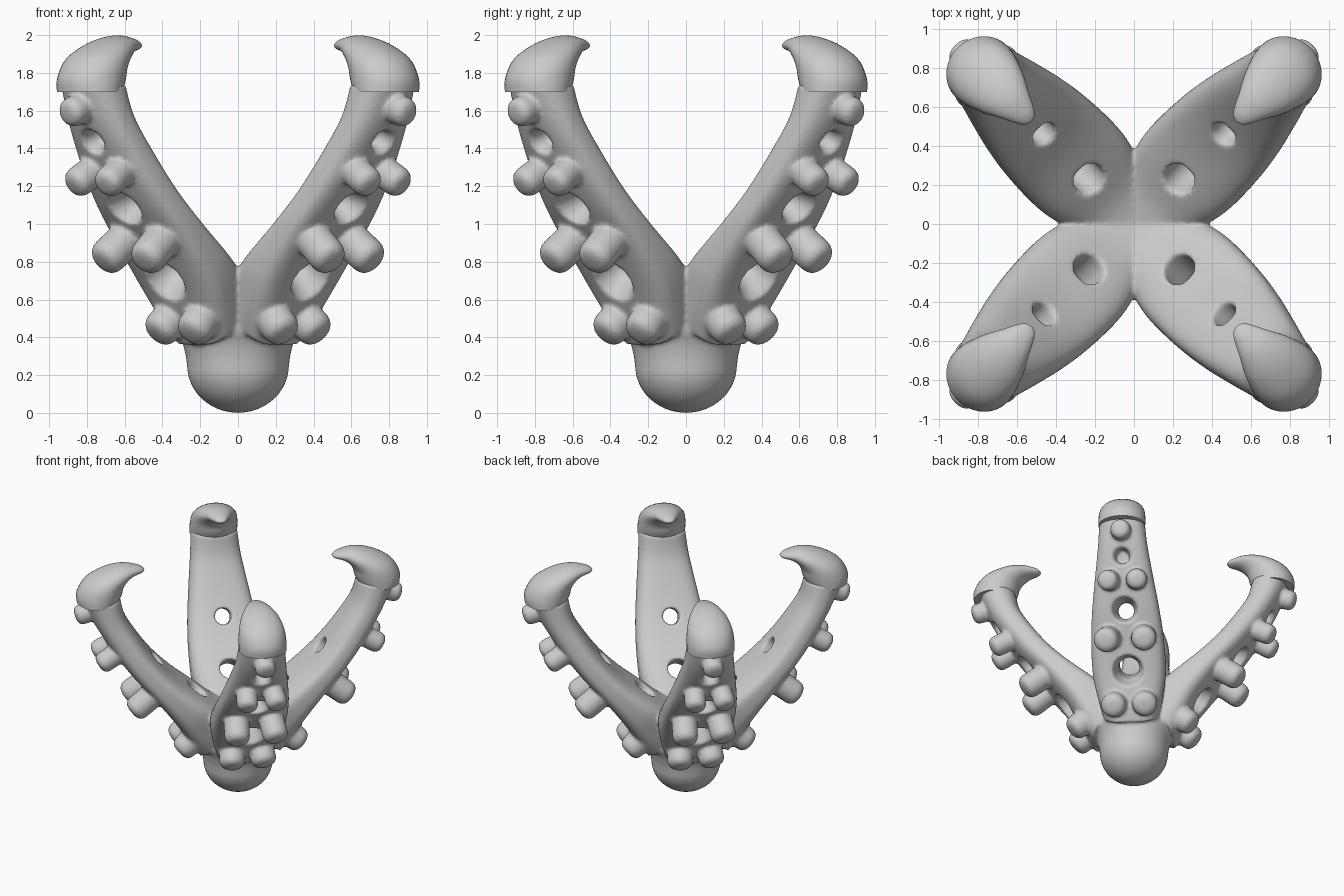
import bpy, bmesh
from math import sin, cos, pi, radians
from mathutils import Vector, Matrix

if "Cube" in bpy.data.objects:
    bpy.data.objects.remove(bpy.data.objects["Cube"])


def spow(v, p):
    return (abs(v) ** p) * (1 if v >= 0 else -1)


def make_object(name, bm):
    bmesh.ops.recalc_face_normals(bm, faces=bm.faces)
    me = bpy.data.meshes.new(name)
    bm.to_mesh(me)
    bm.free()
    ob = bpy.data.objects.new(name, me)
    bpy.context.collection.objects.link(ob)
    me.shade_smooth()
    return ob


def skin(bm, rings):
    # bridge a list of point rings and close both ends
    vs = [[bm.verts.new(p) for p in ring] for ring in rings]
    n = len(vs[0])
    for a, b in zip(vs, vs[1:]):
        for i in range(n):
            j = (i + 1) % n
            bm.faces.new((a[i], a[j], b[j], b[i]))
    bm.faces.new(vs[0][::-1])
    bm.faces.new(vs[-1])


def refine(rows, steps):
    # Catmull-Rom interpolation of section parameters
    out = []
    for i in range(len(rows) - 1):
        p0, p1 = rows[max(i - 1, 0)], rows[i]
        p2, p3 = rows[i + 1], rows[min(i + 2, len(rows) - 1)]
        for s in range(steps):
            t = s / steps
            out.append([0.5 * (2 * b + (c - a) * t + (2 * a - 5 * b + 4 * c - d) * t * t
                               + (3 * b - a - 3 * c + d) * t ** 3)
                        for a, b, c, d in zip(p0, p1, p2, p3)])
    return out + [list(rows[-1])]


def loft(bm, rows, steps, n=40):
    # rows: outer r, outer z, inner r, inner z, half width, squareness
    rings = []
    for ro, zo, ri, zi, w, p in refine(rows, steps):
        c = Vector(((ro + ri) / 2, 0, (zo + zi) / 2))
        h = Vector(((ro - ri) / 2, 0, (zo - zi) / 2))
        ring = []
        for k in range(n):
            a = 2 * pi * k / n
            ring.append(c + h * spow(cos(a), p) + Vector((0, w * spow(sin(a), p), 0)))
        rings.append(ring)
    skin(bm, rings)


def lathe(bm, profile, mat=Matrix.Identity(4), n=32):
    skin(bm, [[mat @ Vector((max(r, 1e-3) * cos(2 * pi * k / n),
                             max(r, 1e-3) * sin(2 * pi * k / n), h)) for k in range(n)]
              for r, h in profile])


def aim(origin, direction):
    q = Vector(direction).to_track_quat('Z', 'Y')
    return Matrix.Translation(origin) @ q.to_matrix().to_4x4()


turns = [Matrix.Rotation(radians(45 + 90 * k), 4, 'Z') for k in range(4)]

# one curved arm, lying in the x-z plane
bm = bmesh.new()
loft(bm, [(.32, .35, .00, .70, .22, .6), (.40, .47, .14, .755, .255, .6),
          (.52, .66, .30, .87, .29, .6), (.70, .90, .50, 1.03, .287, .6),
          (.86, 1.09, .66, 1.20, .265, .65), (1.01, 1.30, .80, 1.40, .23, .7),
          (1.145, 1.53, .90, 1.58, .197, .8), (1.23, 1.74, .938, 1.74, .18, .88)], 5)
arm = make_object("arm_template", bm)

# flared holes: two go through, the top one is blind
bm = bmesh.new()
for inner, outer, r_in, r_out, over in (((.35, .86), (.56, .69), .083, .13, .1),
                                        ((.63, 1.19), (.86, 1.07), .066, .108, .1),
                                        ((1.0, 1.475), (1.09, 1.43), .055, .075, 0)):
    a, b = Vector((inner[0], 0, inner[1])), Vector((outer[0], 0, outer[1]))
    length = (b - a).length
    lathe(bm, [(r_in, -over), (r_in, length * .5), (r_out, length), (r_out * 1.2, length + .1)],
          aim(a, b - a))
cutter = make_object("hole_cutter", bm)
cutter.hide_render = True
mod = arm.modifiers.new("holes", 'BOOLEAN')
mod.operation, mod.object, mod.solver = 'DIFFERENCE', cutter, 'EXACT'
dg = bpy.context.evaluated_depsgraph_get()
arm_mesh = bpy.data.meshes.new_from_object(arm.evaluated_get(dg))

# rounded nubs on the outer face: r, z, sideways offset, radius, outward direction
bm = bmesh.new()
for r, z, t, rad, d in ((.425, .465, .122, .1, (.76, -.65)), (.80, .845, .148, .1, (.8, -.6)),
                        (1.06, 1.235, .113, .084, (.86, -.5)), (1.22, 1.60, 0, .081, (.95, -.3))):
    arc = [radians(a) for a in range(0, 91, 9)]
    prof = [(rad, -.15)] + [(rad * max(cos(a), 0) ** .65, rad * .85 * sin(a) ** .65) for a in arc]
    for side in ((-1, 1) if t else (0,)):
        lathe(bm, prof, aim((r, side * t, z), (d[0], side * .1, d[1])), 24)
nubs = make_object("nubs_template", bm)

# body: rounded hub fused with four arms and their nubs
bm = bmesh.new()
hub = [(.27 * sin(radians(a)), .25 - .25 * cos(radians(a))) for a in range(0, 91, 9)]
lathe(bm, hub + [(.276, .30), (.29, .36), (.315, .42), (.32, .5), (.315, .71), (.2, .71), (0, .70)], n=48)
bmesh.ops.recalc_face_normals(bm, faces=bm.faces)
for m in turns:
    for source in (arm_mesh, nubs.data):
        part = source.copy()
        part.transform(m)
        bm.from_mesh(part)
        bpy.data.meshes.remove(part)
me = bpy.data.meshes.new("body")
bm.to_mesh(me)
bm.free()
body = bpy.data.objects.new("body", me)
bpy.context.collection.objects.link(body)
rem = body.modifiers.new("fuse", 'REMESH')
rem.mode, rem.voxel_size, rem.use_smooth_shade = 'VOXEL', .013, True
smo = body.modifiers.new("soften", 'SMOOTH')
smo.factor, smo.iterations = .5, 7
for helper in (arm, cutter, nubs):
    bpy.data.objects.remove(helper)

# hooked claw tips, lipped outside and flush with the arm inside
bm = bmesh.new()
loft(bm, [(1.272, 1.70, .95, 1.70, .186, 1), (1.272, 1.78, .92, 1.765, .186, 1),
          (1.205, 1.885, .905, 1.825, .176, 1), (1.06, 1.965, .87, 1.875, .145, 1),
          (.92, 1.998, .825, 1.905, .1, 1), (.81, 1.985, .77, 1.92, .06, 1),
          (.76, 1.965, .748, 1.932, .034, 1), (.742, 1.95, .741, 1.945, .008, 1)], 4)
claw = make_object("claw_1", bm)
bpy.context.view_layer.objects.active = claw
claw.select_set(True)
bpy.ops.object.shade_smooth_by_angle(angle=radians(50))
claw.matrix_world = turns[0]
for k in range(1, 4):
    ob = bpy.data.objects.new(f"claw_{k + 1}", claw.data)
    bpy.context.collection.objects.link(ob)
    ob.matrix_world = turns[k]
